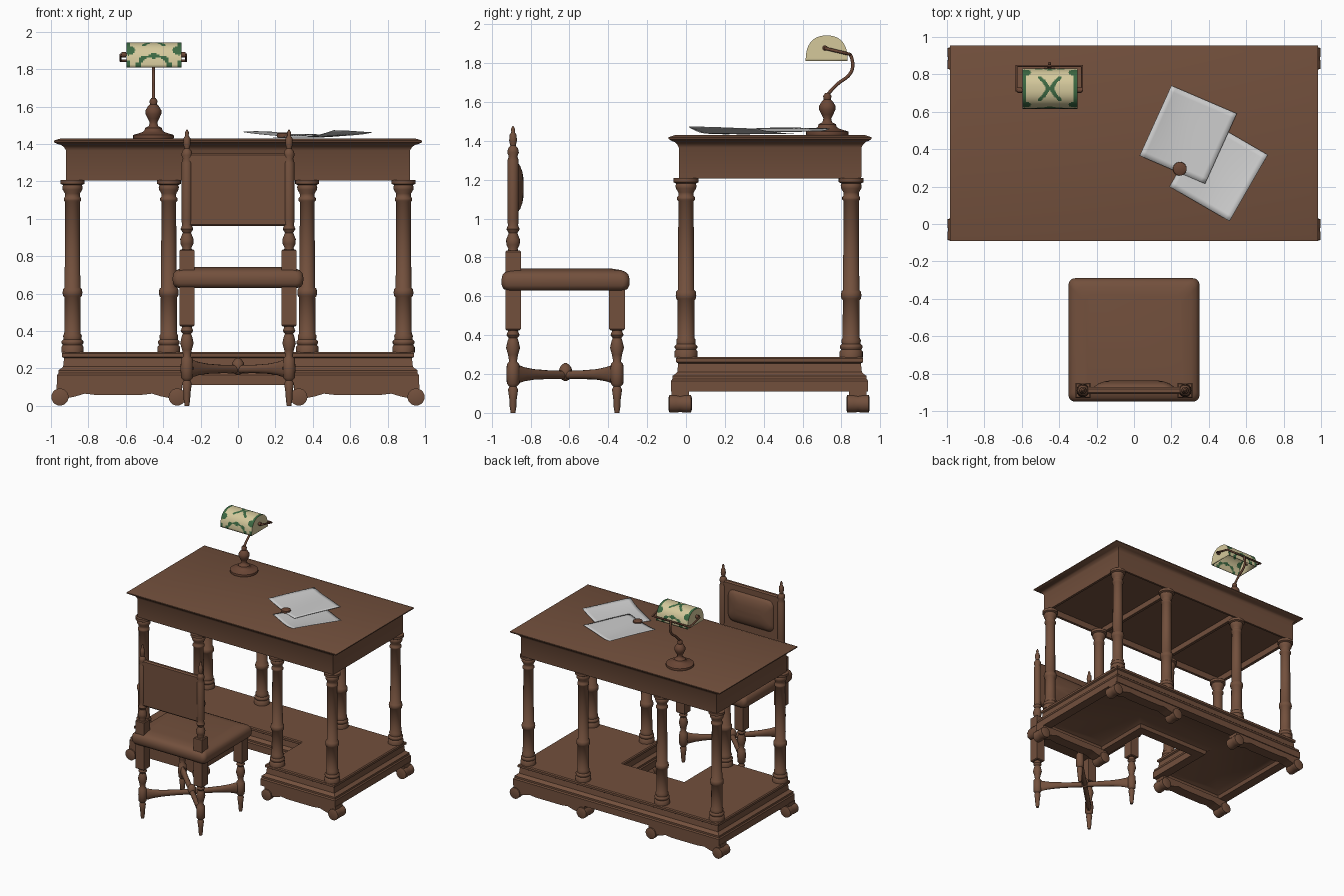
import bpy, bmesh, math
from mathutils import Vector

if "Cube" in bpy.data.objects:
    bpy.data.objects.remove(bpy.data.objects["Cube"])


def mat(name, rgb):
    m = bpy.data.materials.new(name)
    m.diffuse_color = (*rgb, 1)
    m.use_nodes = True
    m.node_tree.nodes["Principled BSDF"].inputs["Base Color"].default_value = m.diffuse_color
    return m


WOOD = mat("brown wood", (0.17, 0.08, 0.046))
METAL = mat("dark bronze", (0.145, 0.062, 0.036))
PAPER = mat("pale paper", (0.62, 0.62, 0.62))
CREAM = mat("cream glass", (0.66, 0.58, 0.33))
GREEN = mat("green glass", (0.045, 0.14, 0.055))


def finish(bm, name, material, angle=35, recalc=True):
    if recalc:
        bmesh.ops.recalc_face_normals(bm, faces=bm.faces)
    me = bpy.data.meshes.new(name)
    bm.to_mesh(me)
    bm.free()
    me.materials.append(material)
    me.shade_smooth()
    me.set_sharp_from_angle(angle=math.radians(angle))
    ob = bpy.data.objects.new(name, me)
    bpy.context.collection.objects.link(ob)
    return ob


def loft(name, rings, material=WOOD, angle=35):
    """Skin a stack of equal-length point rings and cap both ends."""
    bm = bmesh.new()
    vs = [[bm.verts.new(p) for p in r] for r in rings]
    n = len(vs[0])
    for a, b in zip(vs, vs[1:]):
        for i in range(n):
            j = (i + 1) % n
            bm.faces.new((a[i], a[j], b[j], b[i]))
    bm.faces.new(vs[0][::-1])
    bm.faces.new(vs[-1])
    return finish(bm, name, material, angle)


def lathe(name, x, y, profile, material=WOOD, n=24, angle=50):
    rings = [[(x + r * math.cos(2 * math.pi * i / n), y + r * math.sin(2 * math.pi * i / n), z)
              for i in range(n)] for r, z in profile]
    return loft(name, rings, material, angle)


def rrect(hx, hy, r, k=5):
    """Rounded rectangle outline centred on the origin."""
    pts = []
    for q, (sx, sy) in enumerate([(1, 1), (-1, 1), (-1, -1), (1, -1)]):
        for i in range(k + 1):
            a = math.pi / 2 * (q + i / k)
            pts.append((sx * (hx - r) + r * math.cos(a), sy * (hy - r) + r * math.sin(a)))
    return pts


def box(name, x0, x1, y0, y1, z0, z1, material=WOOD, bevel=0.006):
    cx, cy, hx, hy = (x0 + x1) / 2, (y0 + y1) / 2, (x1 - x0) / 2, (y1 - y0) / 2
    rings = []
    for z, o in ((z0, bevel), (z0 + bevel, 0), (z1 - bevel, 0), (z1, bevel)):
        a, b = hx - o, hy - o
        rings.append([(cx + a, cy + b, z), (cx - a, cy + b, z), (cx - a, cy - b, z), (cx + a, cy - b, z)])
    return loft(name, rings, material)


def tube(name, pts, r, material=METAL, kind='POLY'):
    cu = bpy.data.curves.new(name, 'CURVE')
    cu.dimensions = '3D'
    cu.bevel_depth, cu.bevel_resolution, cu.use_fill_caps = r, 3, True
    s = cu.splines.new(kind)
    s.points.add(len(pts) - 1)
    for p, c in zip(s.points, pts):
        p.co = (*c, 1)
    if kind == 'NURBS':
        s.use_endpoint_u, s.order_u = True, 3
    cu.materials.append(material)
    ob = bpy.data.objects.new(name, cu)
    bpy.context.collection.objects.link(ob)
    for o in bpy.context.selected_objects:
        o.select_set(False)
    ob.select_set(True)
    bpy.context.view_layer.objects.active = ob
    bpy.ops.object.convert(target='MESH')


# ---- desk top and apron: one moulded stack (z, x half size, y min, y max), recessed underneath
desk = [(1.255, .89, -.01, .875), (1.207, .895, -.015, .88), (1.205, .918, -.035, .90), (1.215, .92, -.037, .902),
        (1.365, .92, -.037, .902), (1.38, .928, -.045, .91), (1.395, .945, -.06, .925), (1.40, .965, -.075, .94),
        (1.41, .985, -.09, .955), (1.418, .985, -.09, .955), (1.43, .945, -.055, .92)]
loft("desk_top", [[(h, b, z), (-h, b, z), (-h, a, z), (h, a, z)] for z, h, a, b in desk])
for x in (-.33, .33):
    box("apron_divider", x - .013, x + .013, -.02, .885, 1.207, 1.27, bevel=.002)


# ---- U-shaped plinth with kneehole, lofted from (z, outward offset)
def u_ring(z, o):
    X, a, b, k, kb = .93 + o, -.04 - o, .90 + o, .30 - o, .45 - o
    return [(x, y, z) for x, y in ((X, a), (X, b), (-X, b), (-X, a), (-k, a), (-k, kb), (k, kb), (k, a))]


plinth = [(.16, -.09), (.14, -.05), (.11, -.04), (.11, .037), (.165, .037), (.175, .03), (.19, .03), (.20, .015),
          (.21, .005), (.255, 0), (.262, .012), (.28, .012), (.287, .004)]
loft("plinth", [u_ring(z, o) for z, o in plinth], angle=30)

# ---- eight columns, scroll feet and skirt brackets
col = [(.06, .285), (.06, .315), (.052, .325), (.058, .335), (.058, .345), (.048, .355), (.05, .375), (.044, .385),
       (.043, .58), (.05, .587), (.053, .605), (.05, .625), (.042, .632), (.039, 1.09), (.046, 1.097),
       (.046, 1.11), (.039, 1.118), (.04, 1.135), (.052, 1.155), (.054, 1.17), (.05, 1.18), (.064, 1.187), (.064, 1.208)]
for y in (0, .85):
    for x in (-.885, -.37, .37, .885):
        lathe("column", x, y, col)
for fy in (-.03, .885):
    for s in (-1, 1):
        for fx in (.952, .325):
            rings = []
            for dy, r in ((-.06, .03), (-.055, .046), (-.02, .046), (0, .042), (.02, .046), (.055, .046), (.06, .03)):
                rings.append([(s * fx + r * math.cos(a * math.pi / 10), fy + dy, .047 + r * math.sin(a * math.pi / 10))
                              for a in range(20)])
            loft("scroll_foot", rings)
        skirt = [(.97, .115), (.97, .07), (.92, .04), (.87, .05), (.82, .065), (.76, .058), (.52, .058),
                 (.46, .065), (.41, .05), (.36, .04), (.30, .07), (.30, .115)]
        loft("skirt", [[(s * x, fy + d, z) for x, z in skirt] for d in (-.045, .045)])

# ---- chair
CY = -.62
seat = [(.63, .03), (.637, .012), (.655, .002), (.685, 0), (.71, .006), (.725, .02), (.735, .045), (.742, .09)]
loft("seat", [[(x, y + CY, z) for x, y in rrect(.35 - o, .33 - o, .035)] for z, o in seat], angle=50)
leg = [(.012, 0), (.017, .03), (.019, .07), (.026, .12), (.018, .135), (.032, .15), (.034, .20), (.032, .25),
       (.02, .265), (.026, .30), (.036, .335), (.028, .37), (.022, .385), (.034, .40), (.026, .42), (.03, .44)]
post = [(.03, .825), (.024, .845), (.034, .865), (.036, .89), (.022, .925), (.034, .945), (.026, .965),
        (.029, .99), (.029, 1.30), (.022, 1.32), (.030, 1.34), (.026, 1.36), (.014, 1.375), (.02, 1.40),
        (.018, 1.43), (.009, 1.445), (.011, 1.46), (.003, 1.476)]
for sx in (-1, 1):
    for y in (-.89, -.355):
        x = sx * .273
        lathe("chair_leg", x, y, leg, n=16)
        box("chair_leg_block", x - .04, x + .04, y - .04, y + .04, .425, .64)
        # curved arm of the crossed stretcher, oval in section
        a, b = Vector((x, y, .2)), Vector((0, CY, .195))
        side = (b - a).cross(Vector((0, 0, 1))).normalized() * .02
        rings = []
        for t, h in ((0, .05), (.1, .047), (.22, .036), (.4, .027), (.7, .022), (1, .022)):
            p, up = a.lerp(b, t), Vector((0, 0, h))
            rings.append([p + side * math.cos(k * math.pi / 6) + up * math.sin(k * math.pi / 6) for k in range(12)])
        loft("stretcher_arm", rings, angle=50)
    box("back_post_block", x - .04, x + .04, -.93, -.85, .70, .835)
    lathe("back_post", x, -.89, post, n=16)
lathe("stretcher_knob", 0, CY, [(.006, .165), (.02, .172), (.031, .19), (.035, .21), (.031, .23), (.02, .247),
                                (.006, .256)], n=16)

# back panel with a domed pad on the sitter's side
box("back_panel", -.26, .26, -.91, -.872, .96, 1.35, bevel=.01)
PADZ = 1.16
loft("back_pad", [[(x, y, z + PADZ) for x, z in rrect(.215 - o, .135 - o, .05)]
                  for y, o in ((-.88, 0), (-.868, .004), (-.853, .025), (-.842, .055), (-.836, .09))], angle=60)

# ---- lamp
LX, LY = -.452, .727
lathe("lamp_base", LX, LY, [(.108, 1.43), (.11, 1.437), (.108, 1.448), (.085, 1.455), (.06, 1.463), (.048, 1.472),
                            (.045, 1.485), (.025, 1.495), (.02, 1.515), (.03, 1.535), (.042, 1.56), (.042, 1.58),
                            (.03, 1.60), (.018, 1.612), (.022, 1.63), (.012, 1.645)], METAL)
tube("lamp_arm", [(LX, .727, 1.635), (LX, .77, 1.69), (LX, .845, 1.735), (LX, .865, 1.80), (LX, .845, 1.845)],
     .009, kind='NURBS')
tube("lamp_yoke", [(-.585, .715, 1.878), (-.627, .715, 1.876), (-.627, .845, 1.845), (-.277, .845, 1.845),
                   (-.277, .715, 1.876), (-.315, .715, 1.878)], .008)
for x in (-.61, -.294):
    loft("yoke_knob", [[(x + d, .715 + .014 * math.cos(a * math.pi / 6), 1.877 + .014 * math.sin(a * math.pi / 6))
                        for a in range(12)] for d in (-.012, .012)], METAL)

# arched shade, with green patches chosen from length (u) and position round the arch (v)
NU, NV = 60, 48
bm = bmesh.new()
grid = []
for i in range(NU + 1):
    row = []
    for j in range(NV + 1):
        t = math.pi * j / NV
        c, s = math.cos(t), max(math.sin(t), 0)
        row.append(bm.verts.new((-.597 + .294 * i / NU, .724 - .108 * math.copysign(abs(c) ** .85, c),
                                 1.81 + .132 * s ** .8)))
    grid.append(row)
for i in range(NU):
    for j in range(NV):
        f = bm.faces.new((grid[i][j], grid[i + 1][j], grid[i + 1][j + 1], grid[i][j + 1]))
        u, v = abs(2 * (i + .5) / NU - 1), abs(2 * (j + .5) / NV - 1)
        corner = ((u - .92) / .24) ** 2 + ((v - .56) / .17) ** 2 < 1
        band = u > .87 and (v < .5 or v > .88)
        arc = u < .55 and abs(v - .74 - .5 * u * u) < .055 + .025 * math.cos(14 * u)
        motif = v < .36 and u < .42 and abs(u - .06 - v * .9) < .085
        rim = v > .9 and .45 < u < .68
        f.material_index = int(corner or band or arc or motif or rim)
bm.faces.new(grid[0])
bm.faces.new(grid[-1][::-1])
shade = finish(bm, "lamp_shade", CREAM, 50)
shade.data.materials.append(GREEN)
sol = shade.modifiers.new("thickness", 'SOLIDIFY')
sol.thickness, sol.offset = .005, -1


# ---- papers with curled corners, and a round weight
def sheet(name, o, ex, ey, z, curl):
    n = 14
    o, ex, ey = Vector(o), Vector(ex), Vector(ey)
    bm = bmesh.new()
    vs = []
    for i in range(n + 1):
        for j in range(n + 1):
            a, b = i / n, j / n
            p = o + ex * a + ey * b
            vs.append(bm.verts.new((p.x, p.y, z + curl(a, b) + .002 * math.sin(7 * a + 4 * b))))
    for i in range(n):
        for j in range(n):
            k = i * (n + 1) + j
            bm.faces.new((vs[k], vs[k + n + 1], vs[k + n + 2], vs[k + 1]))
    ob = finish(bm, name, PAPER, 60)
    ob.modifiers.new("thickness", 'SOLIDIFY').thickness = .003


sheet("lower_paper", (.19, .20), (.32, -.185), (.205, .355), 1.436,
      lambda a, b: .036 * a ** 3 * (1 - .3 * b) + .004 * b)
sheet("upper_paper", (.03, .365), (.35, -.15), (.17, .375), 1.446,
      lambda a, b: .02 * (1 - a) ** 4 + .006 * a * b)
lathe("paper_weight", .245, .295, [(.034, 1.432), (.037, 1.445), (.036, 1.456), (.025, 1.462)], METAL)
